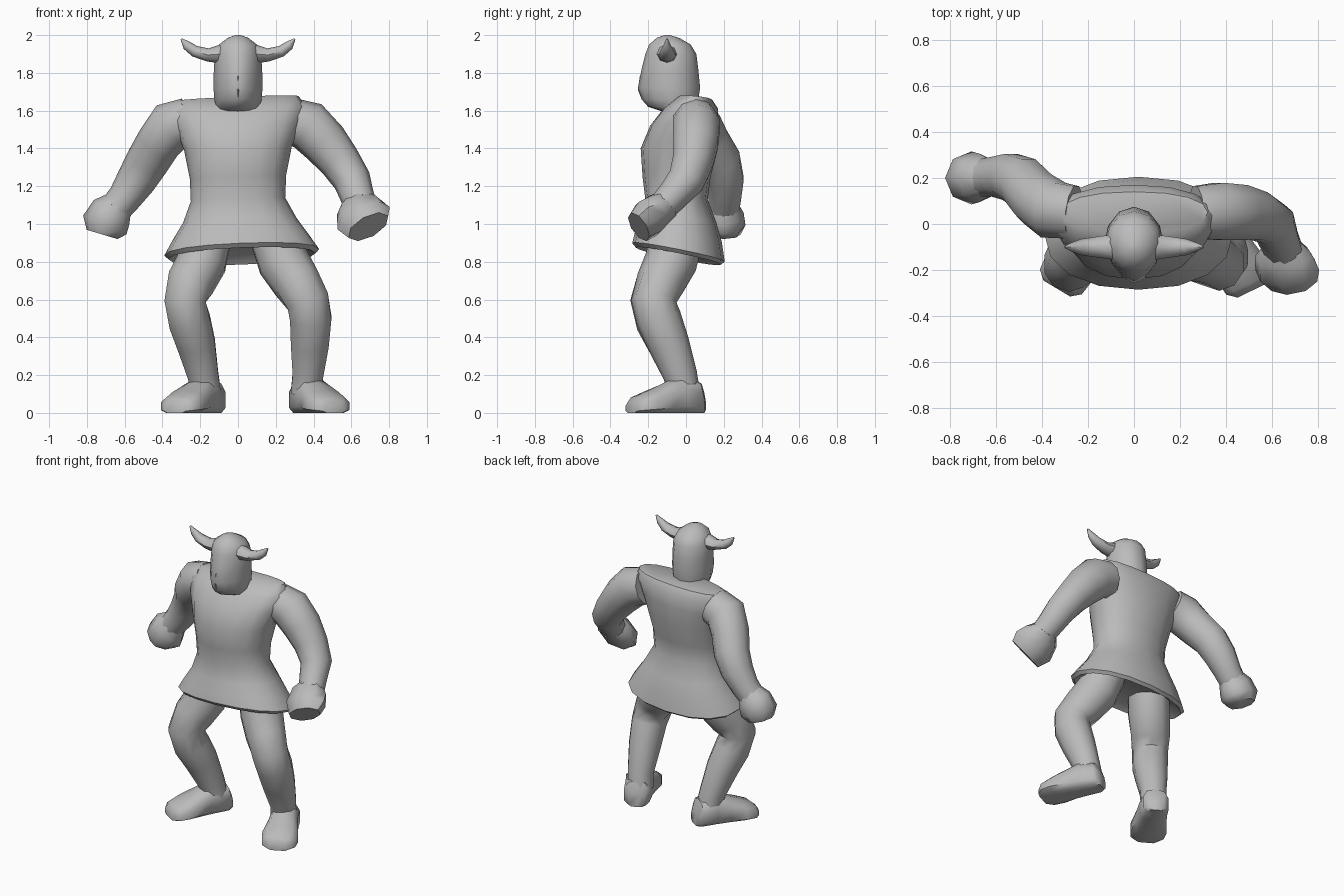
import bpy, bmesh, math
from mathutils import Vector

if "Cube" in bpy.data.objects:
    bpy.data.objects.remove(bpy.data.objects["Cube"])

clay = bpy.data.materials.new("clay grey")
clay.use_nodes = True
GREY = (0.5, 0.5, 0.5, 1)
clay.diffuse_color = GREY
clay.node_tree.nodes["Principled BSDF"].inputs["Base Color"].default_value = GREY


def skin(name, rings, angle=50):
    """Bridge closed rings of points into one capped mesh."""
    bm = bmesh.new()
    loops = [[bm.verts.new(p) for p in ring] for ring in rings]
    n = len(loops[0])
    for a, b in zip(loops, loops[1:]):
        for i in range(n):
            j = (i + 1) % n
            bm.faces.new((a[i], a[j], b[j], b[i]))
    bm.faces.new(loops[0])
    bm.faces.new(loops[-1])
    bmesh.ops.recalc_face_normals(bm, faces=bm.faces)
    mesh = bpy.data.meshes.new(name)
    bm.to_mesh(mesh)
    bm.free()
    mesh.materials.append(clay)
    ob = bpy.data.objects.new(name, mesh)
    bpy.context.collection.objects.link(ob)
    bpy.ops.object.select_all(action='DESELECT')
    ob.select_set(True)
    bpy.context.view_layer.objects.active = ob
    bpy.ops.object.shade_smooth_by_angle(angle=math.radians(angle))
    return ob


def circle(n, power=1.0):
    """Unit superellipse points, starting at the front."""
    out = []
    for i in range(n):
        t = 2 * math.pi * i / n
        s, c = math.sin(t), -math.cos(t)
        out.append((math.copysign(abs(s) ** power, s), math.copysign(abs(c) ** power, c)))
    return out


def limb(name, path, side, n=10):
    """Tube along a path of (x, y, z, radius across side axis, other radius)."""
    pts = [Vector(p[:3]) for p in path]
    rings = []
    for i, p in enumerate(path):
        t = (pts[min(i + 1, len(pts) - 1)] - pts[max(i - 1, 0)]).normalized()
        u = Vector(side)
        u = (u - t * u.dot(t)).normalized()
        v = t.cross(u)
        rings.append([pts[i] + u * a * p[3] + v * b * p[4] for a, b in circle(n)])
    return skin(name, rings)


def foot(name, heel, toe):
    """Flat-soled foot; sections of (position, half width, height)."""
    heel, toe = Vector(heel), Vector(toe)
    d = (toe - heel).normalized()
    across = Vector((d.y, -d.x, 0))
    rings = []
    for f, w, h in [(0, .05, .1), (.07, .085, .17), (.3, .09, .2), (.5, .1, .165),
                    (.75, .12, .12), (.92, .11, .09), (1, .07, .06)]:
        c = heel.lerp(toe, f)
        rings.append([c + across * a * w + Vector((0, 0, max(0, h * (.4 + .6 * b))))
                      for a, b in circle(10, .8)])
    return skin(name, rings)


# Tunic: body with flared, tilted hem and a recessed underside
rings = []
for z, cx, cy, rx, ry, tilt in [
        (.88, .02, -.04, .30, .17, -.1), (.83, .02, -.04, .39, .225, -.2),
        (.85, .02, -.04, .41, .245, -.2), (.93, .015, -.04, .36, .23, -.12),
        (1.02, .01, -.04, .3, .2, -.05), (1.13, 0, -.05, .25, .165, 0),
        (1.25, 0, -.05, .255, .18, 0), (1.4, 0, -.035, .285, .205, 0),
        (1.52, 0, -.01, .33, .18, 0), (1.61, 0, .025, .36, .145, 0),
        (1.665, 0, .05, .32, .09, -.1)]:
    rings.append([(cx + a * rx, cy + b * ry, z + tilt * b * ry + .04 * a * rx)
                  for a, b in circle(16, .9)])
skin("tunic", rings)

# Head: narrowed toward the face, ridge at the front
rings = []
for z, cy, rx, ry, taper in [
        (1.58, .02, .12, .1, 0), (1.62, -.07, .115, .13, .15), (1.66, -.085, .125, .15, .25),
        (1.72, -.09, .13, .165, .3), (1.82, -.085, .128, .15, .2), (1.9, -.08, .122, .135, .1),
        (1.95, -.085, .1, .11, 0), (1.985, -.095, .055, .06, 0), (2.0, -.1, .015, .015, 0)]:
    rings.append([(a * rx * (1 - taper * max(0, -b)), cy + b * ry, z) for a, b in circle(12)])
skin("head", rings)

# Nose ridge
rings = []
for z, y, w in [(1.66, -.235, .02), (1.71, -.255, .028), (1.78, -.245, .022), (1.86, -.215, .015)]:
    rings.append([(-w, y + .03, z), (0, y, z), (w, y + .03, z)])
skin("nose", rings)

# Horns
for name, s in (("left_horn", 1), ("right_horn", -1)):
    limb(name, [(s * .09, -.1, 1.9, .055, .05), (s * .16, -.1, 1.895, .045, .035),
                (s * .23, -.1, 1.915, .035, .03), (s * .27, -.1, 1.945, .02, .025),
                (s * .3, -.1, 1.98, .005, .005)], (0, 1, 0), 8)

# Arms with fists
limb("left_arm", [
    (.27, .05, 1.55, .12, .12), (.37, .055, 1.52, .13, .135), (.46, .05, 1.43, .125, .125),
    (.54, .035, 1.33, .11, .11), (.605, .0, 1.23, .1, .1), (.63, -.07, 1.15, .085, .09),
    (.65, -.115, 1.1, .08, .085)], (0, 1, 0))
limb("left_fist", [
    (.645, -.09, 1.11, .075, .08), (.65, -.14, 1.08, .09, .13), (.665, -.2, 1.03, .1, .15),
    (.69, -.25, .985, .08, .12)], (0, 1, 0), 8)
limb("right_arm", [
    (-.26, .05, 1.55, .12, .12), (-.35, .06, 1.52, .13, .135), (-.42, .11, 1.43, .125, .12),
    (-.48, .18, 1.33, .115, .115), (-.54, .205, 1.23, .105, .105), (-.6, .205, 1.14, .09, .09),
    (-.65, .2, 1.08, .085, .085)], (0, 1, 0))
limb("right_fist", [
    (-.63, .2, 1.1, .08, .085), (-.67, .2, 1.06, .105, .115), (-.705, .2, .995, .115, .125),
    (-.72, .2, .945, .09, .085)], (0, 1, 0), 8)

# Legs
limb("left_leg", [
    (.2, -.05, .93, .14, .14), (.24, -.08, .8, .14, .14), (.31, -.135, .69, .13, .13),
    (.37, -.17, .59, .12, .12), (.385, -.145, .5, .115, .12), (.38, -.09, .36, .105, .11),
    (.37, -.03, .2, .085, .09), (.36, -.01, .1, .085, .085)], (1, 0, 0))
limb("right_leg", [
    (-.16, -.05, .93, .13, .14), (-.19, -.08, .8, .135, .14), (-.25, -.135, .69, .13, .13),
    (-.28, -.175, .59, .115, .12), (-.255, -.145, .48, .115, .12), (-.22, -.09, .36, .105, .11),
    (-.185, -.03, .2, .085, .09), (-.17, -.01, .1, .085, .085)], (1, 0, 0))

# Feet, turned outward
foot("left_foot", (.33, .08, 0), (.51, -.29, 0))
foot("right_foot", (-.12, .08, 0), (-.335, -.28, 0))
